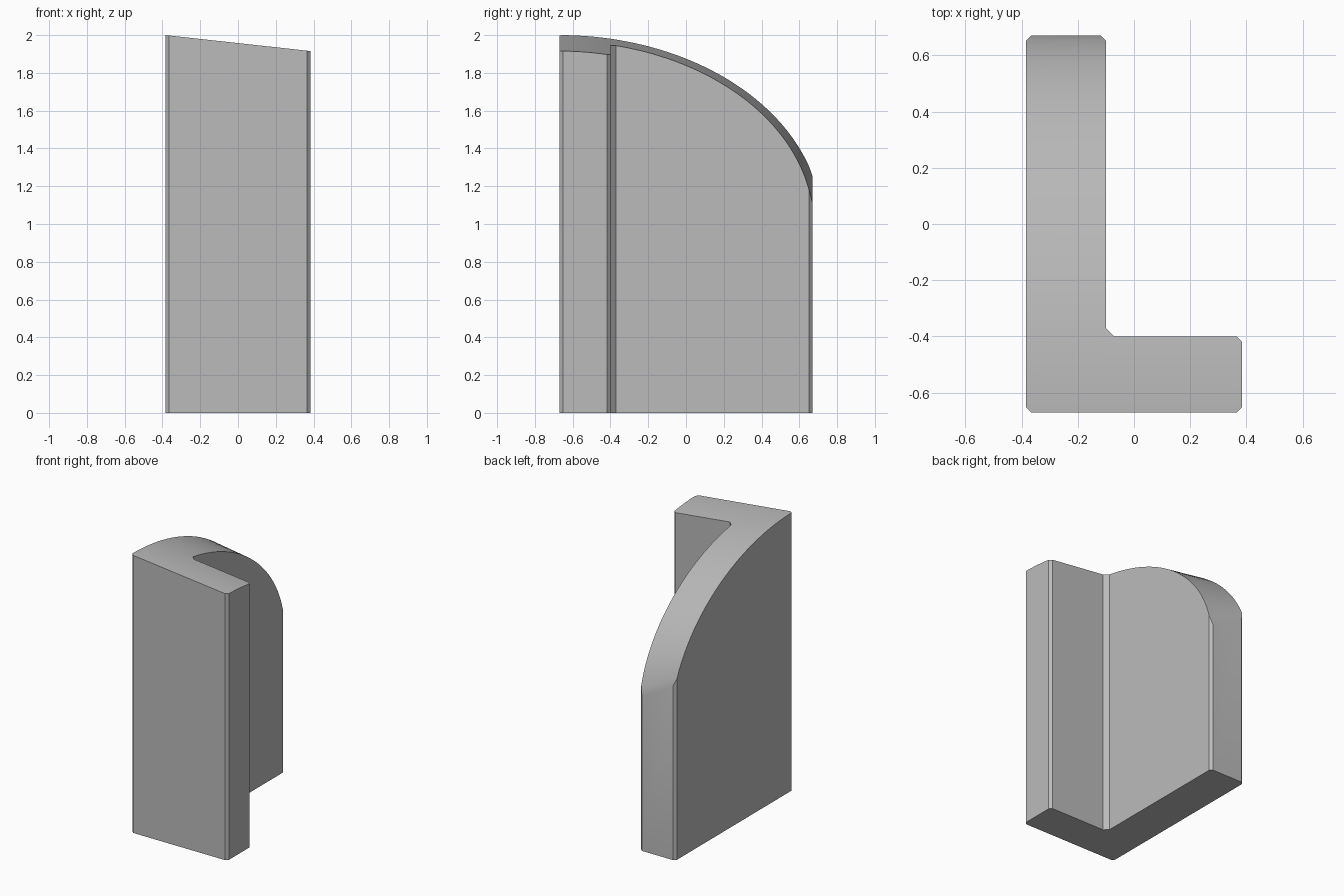
import bpy
import bmesh
import math

cube = bpy.data.objects.get("Cube")
if cube:
    bpy.data.objects.remove(cube, do_unlink=True)

HX, HY = 0.384, 0.67           # half width and half depth
IN_X, IN_Y = -0.10, -0.40      # inner faces of the two walls
C, FILLET = 0.018, 0.03        # outer chamfer and inner corner fill
RY, RZ = 1.39, 1.008           # radii of the curved top at the left edge
TAPER = 0.11                   # fall of the top across the width


def top_height(x, y):
    """Quarter ellipse that shrinks like a cone towards +x."""
    s = 1 - TAPER * (x + HX) / RZ
    return 2 - RZ + RZ * s * math.sqrt(max(0, 1 - ((y + HY) / (RY * s)) ** 2))


# L-shaped footprint with chamfered corners
outline = [
    (-HX + C, -HY), (HX - C, -HY), (HX, -HY + C), (HX, IN_Y - C),
    (HX - C, IN_Y), (IN_X + FILLET, IN_Y), (IN_X, IN_Y + FILLET),
    (IN_X, HY - C), (IN_X - C, HY), (-HX + C, HY),
    (-HX, HY - C), (-HX, -HY + C),
]
bm = bmesh.new()
base = bm.faces.new([bm.verts.new((x, y, 0)) for x, y in outline])
ext = bmesh.ops.extrude_face_region(bm, geom=[base], use_keep_orig=True)
top_verts = [g for g in ext["geom"] if isinstance(g, bmesh.types.BMVert)]
bmesh.ops.translate(bm, verts=top_verts, vec=(0, 0, 1))


def cut(co, no):
    geom = bm.verts[:] + bm.edges[:] + bm.faces[:]
    bmesh.ops.bisect_plane(bm, geom=geom, dist=1e-5, plane_co=co, plane_no=no)


# Slice across the depth so the top can follow the curve
cut((IN_X, 0, 0), (1, 0, 0))
STEPS = 40
end_angle = math.asin(2 * HY / RY)
for i in range(1, STEPS):
    y = -HY + RY * math.sin(end_angle * i / STEPS)
    cut((0, y, 0), (0, 1, 0))
for y in (-HY + C, IN_Y - C, IN_Y, IN_Y + FILLET, HY - C):
    cut((0, y, 0), (0, 1, 0))

# Raise the upper vertices to the curved, sloping top
for v in bm.verts:
    if v.co.z > 0.5:
        v.co.z = top_height(v.co.x, v.co.y)
bmesh.ops.recalc_face_normals(bm, faces=bm.faces[:])

mesh = bpy.data.meshes.new("corner_wall")
bm.to_mesh(mesh)
bm.free()
wall = bpy.data.objects.new("corner_wall", mesh)
bpy.context.collection.objects.link(wall)

# Plain grey finish
grey = bpy.data.materials.new("plain_grey")
grey.use_nodes = True
colour = (0.5, 0.5, 0.5, 1)
grey.diffuse_color = colour
grey.node_tree.nodes["Principled BSDF"].inputs["Base Color"].default_value = colour
mesh.materials.append(grey)

bpy.ops.object.select_all(action="DESELECT")
wall.select_set(True)
bpy.context.view_layer.objects.active = wall
bpy.ops.object.shade_smooth_by_angle(angle=math.radians(25))
